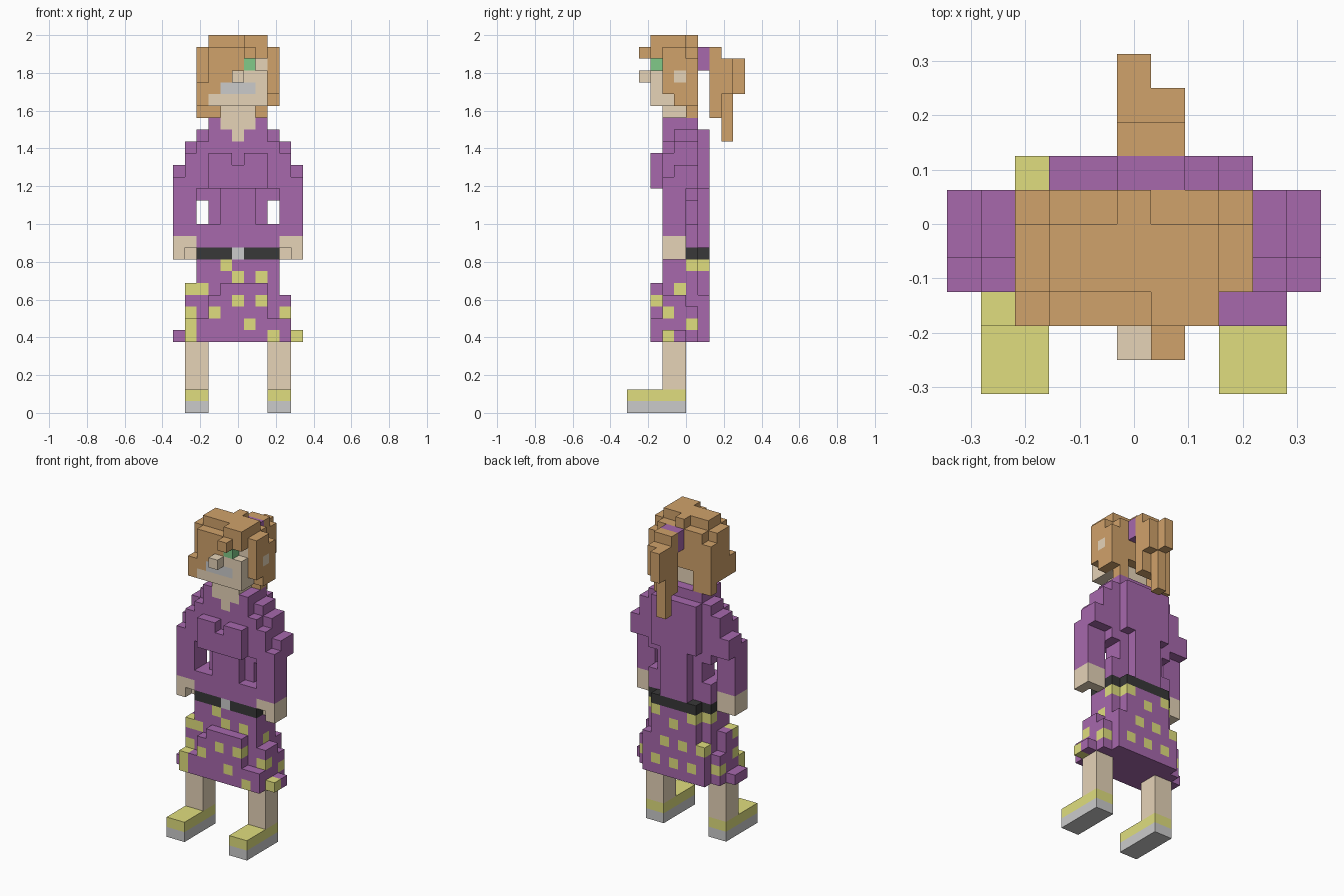
import bpy, bmesh

if "Cube" in bpy.data.objects:
    bpy.data.objects.remove(bpy.data.objects["Cube"])

U = 1 / 16            # cube size
COLOURS = {
    "hair": (0.63, 0.36, 0.145, 1), "skin": (0.79, 0.655, 0.477, 1),
    "purple": (0.385, 0.138, 0.414, 1), "yellow": (0.745, 0.73, 0.21, 1),
    "green": (0.22, 0.59, 0.25, 1), "black": (0.04, 0.04, 0.04, 1),
    "grey": None,
}
cells = {}            # (x, y, z) -> (part, colour)


def box(part, colour, x, y, z, mirror=False):
    """Fill cells: x is an inclusive index range, y and z are edge ranges."""
    for i in range(x[0], x[1] + 1):
        for j in range(*y):
            for k in range(*z):
                cells[i, j, k] = (part, colour)
                if mirror:
                    cells[-i, j, k] = (part, colour)


def clear(x, y, z, mirror=False):
    for i in range(x[0], x[1] + 1):
        for j in range(*y):
            for k in range(*z):
                cells.pop((i, j, k), None)
                if mirror:
                    cells.pop((-i, j, k), None)


def paint(colour, *spots):
    for s in spots:
        if s in cells:
            cells[s] = (cells[s][0], colour)


# shoes and legs
box("shoes", "grey", (3, 4), (-5, 0), (0, 1), True)
box("shoes", "yellow", (3, 4), (-5, 0), (1, 2), True)
box("legs", "skin", (3, 4), (-2, 0), (2, 6), True)

# skirt
box("skirt", "purple", (-3, 3), (-2, 2), (6, 13))
clear((3, 3), (1, 2), (10, 13), True)
box("skirt", "purple", (-1, 2), (-3, -2), (6, 11))
box("skirt", "purple", (-2, -2), (-3, -2), (6, 10))
box("skirt", "purple", (3, 4), (-3, -2), (6, 8), True)
box("skirt", "purple", (4, 4), (-2, 1), (6, 9), True)
box("skirt", "purple", (4, 4), (-2, 0), (9, 10), True)
box("skirt", "purple", (5, 5), (-2, 0), (6, 7), True)
box("skirt", "purple", (-4, -4), (-2, 0), (10, 11))
paint("yellow", (-4, -2, 10), (-3, -2, 10), (-4, -3, 7))
# skirt spots: front, right, left, back
paint("yellow", (-4, -3, 6), (3, -3, 6), (5, -2, 6), (1, -3, 7), (-2, -3, 8), (4, -2, 8),
      (-4, -2, 8), (0, -3, 9), (2, -3, 9), (0, -2, 11), (2, -2, 11), (-1, -2, 12))
paint("yellow", (3, 0, 12), (3, -1, 10), (4, 0, 7),
      (-3, 0, 12), (-3, -1, 10), (-4, 0, 7), (-3, 1, 9))
paint("yellow", *[(i, 1, k) for i, k in
      ((2, 12), (0, 11), (-2, 12), (3, 10), (1, 9), (-1, 9), (2, 7), (0, 7), (-2, 7), (-3, 10))])

# belt and buckle
box("belt", "black", (-3, 3), (-2, 1), (13, 14))
box("belt", "black", (-2, 2), (1, 2), (13, 14))
box("belt", "grey", (0, 0), (-2, -1), (13, 14))

# torso: hips, waist, chest, bust, shoulders
box("torso", "purple", (-3, 3), (-2, 1), (14, 16))
box("torso", "purple", (-1, 1), (-2, 2), (14, 24))
box("torso", "purple", (-2, 2), (-1, 1), (16, 24))
box("torso", "purple", (3, 3), (-1, 1), (18, 24), True)
box("torso", "purple", (-3, 3), (-2, 1), (19, 23))
box("torso", "purple", (-2, 2), (-2, 1), (23, 24))
box("torso", "purple", (-2, 2), (1, 2), (19, 24))
box("torso", "purple", (-2, 2), (-3, -2), (19, 22))
clear((0, 0), (-3, -2), (21, 22))
box("torso", "purple", (-2, 2), (-2, 1), (24, 25))

# arms and hands
box("arms", "purple", (4, 5), (-2, 0), (15, 20), True)
box("arms", "purple", (4, 5), (-1, 1), (19, 21), True)
box("arms", "purple", (4, 4), (-2, 1), (20, 22), True)
box("arms", "purple", (4, 4), (-1, 1), (22, 23), True)
box("hands", "skin", (4, 5), (-2, 0), (13, 15), True)
clear((4, 4), (-2, -1), (13, 14), True)

# neck
box("neck", "skin", (-1, 1), (-2, 0), (24, 26))
box("neck", "skin", (0, 0), (-2, -1), (23, 24))

# hair around the head
box("hair", "hair", (-3, 3), (-2, 1), (27, 31))
box("hair", "hair", (-3, 3), (-1, 1), (26, 27))
box("hair", "hair", (2, 2), (0, 1), (25, 26), True)
box("hair", "hair", (-3, -2), (0, 1), (25, 26))
box("hair", "hair", (-2, 2), (-2, 0), (31, 32))
box("hair", "hair", (0, 0), (0, 1), (31, 32))
box("hair", "hair", (1, 2), (-3, -2), (30, 32))
box("hair", "hair", (-2, 0), (-3, -2), (29, 31))
box("hair", "hair", (-2, -1), (-3, -2), (27, 29))
box("hair", "hair", (-3, -3), (-3, -1), (26, 28))
box("hair", "hair", (1, 1), (-4, -3), (30, 31))
clear((-1, 1), (0, 1), (26, 27))
clear((3, 3), (0, 1), (30, 31), True)

# face, mouth, nose, eye, ear
box("face", "skin", (-2, 2), (-3, 0), (26, 27))
box("face", "skin", (-1, 2), (-3, -2), (27, 28))
box("face", "skin", (0, 2), (-3, -2), (28, 29))
box("face", "skin", (2, 2), (-2, -1), (29, 30))
box("face", "grey", (-1, 1), (-3, -2), (27, 28))
box("face", "skin", (0, 0), (-4, -3), (28, 29))
box("face", "green", (1, 1), (-3, -2), (29, 30))
box("face", "skin", (3, 3), (-1, 0), (28, 29))

# hair tie and ponytail
box("hair_tie", "purple", (0, 1), (1, 2), (29, 31))
box("ponytail", "hair", (0, 1), (2, 3), (25, 31))
box("ponytail", "hair", (0, 1), (3, 4), (27, 30))
box("ponytail", "hair", (0, 0), (3, 4), (23, 27))
box("ponytail", "hair", (0, 0), (4, 5), (27, 30))

# outer faces of the cells, one object per part
materials = {}
for name, rgba in COLOURS.items():
    if rgba:
        materials[name] = bpy.data.materials.new(name)
        materials[name].diffuse_color = rgba

SQUARE = ((0, 0), (1, 0), (1, 1), (0, 1))
for part in sorted({p for p, c in cells.values()}):
    mine = {pos: c for pos, (p, c) in cells.items() if p == part}
    used = sorted(set(mine.values()))
    bm = bmesh.new()
    for pos, colour in mine.items():
        for axis in range(3):
            for side in (0, 1):
                step = list(pos)
                step[axis] += 2 * side - 1
                if tuple(step) in cells:
                    continue
                corners = []
                for a, b in SQUARE if side else SQUARE[::-1]:
                    c = list(pos)
                    c[axis] += side
                    c[(axis + 1) % 3] += a
                    c[(axis + 2) % 3] += b
                    corners.append(bm.verts.new(((c[0] - 0.5) * U, c[1] * U, c[2] * U)))
                bm.faces.new(corners).material_index = used.index(colour)
    bmesh.ops.remove_doubles(bm, verts=bm.verts, dist=1e-4)
    mesh = bpy.data.meshes.new(part)
    bm.to_mesh(mesh)
    bm.free()
    for colour in used:
        mesh.materials.append(materials.get(colour))
    bpy.context.collection.objects.link(bpy.data.objects.new(part, mesh))

for m in bpy.data.materials:
    if m.users and not m.is_grease_pencil:
        m.use_nodes = True
        m.node_tree.nodes["Principled BSDF"].inputs["Base Color"].default_value = m.diffuse_color
